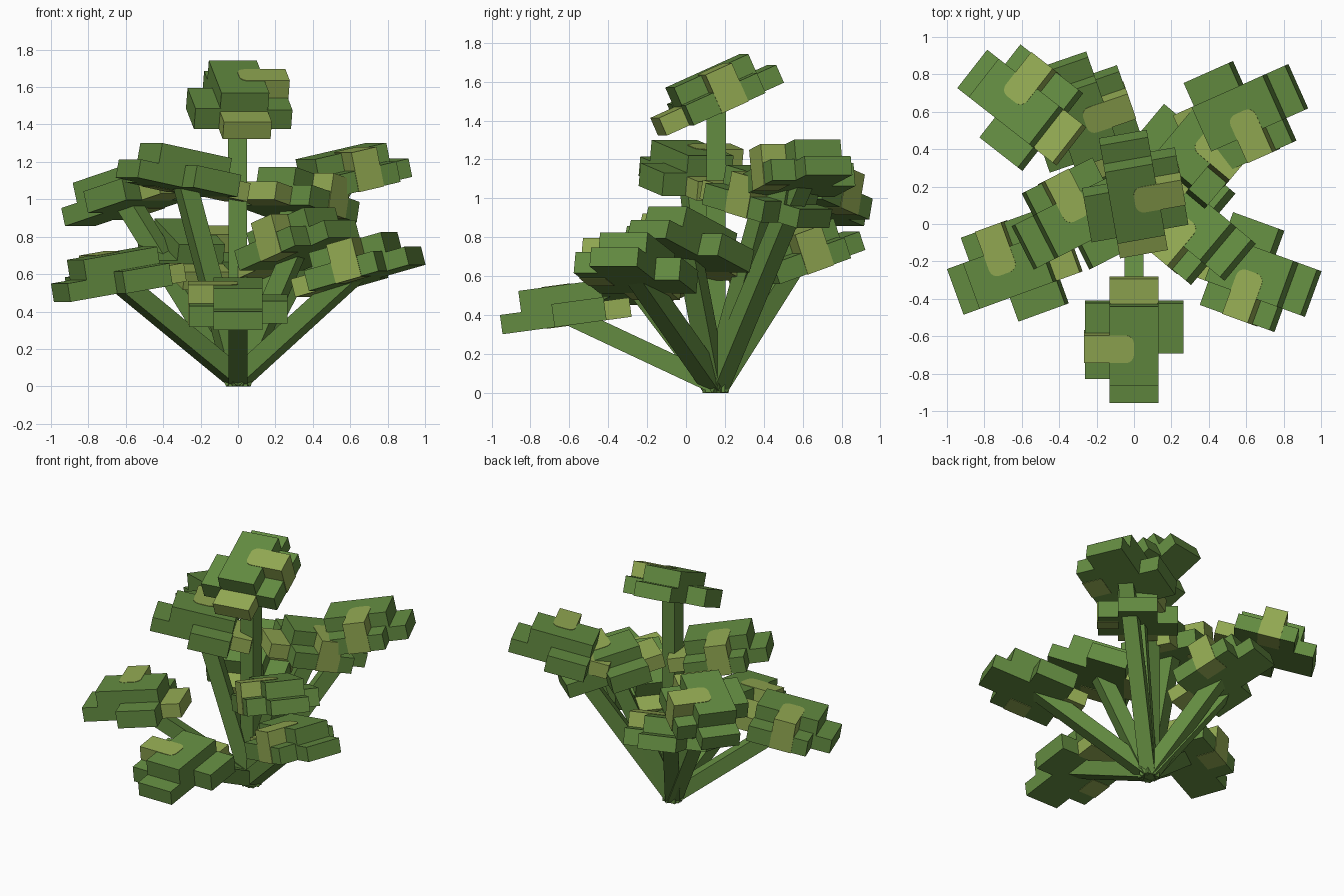
import bpy, bmesh, math
from mathutils import Matrix, Vector

if "Cube" in bpy.data.objects:
    bpy.data.objects.remove(bpy.data.objects["Cube"])


def material(name, rgb):
    m = bpy.data.materials.new(name)
    m.diffuse_color = (*rgb, 1)
    m.use_nodes = True
    m.node_tree.nodes["Principled BSDF"].inputs["Base Color"].default_value = m.diffuse_color
    return m


GREEN = material("leaf green", (0.125, 0.26, 0.052))
YELLOW = material("young yellow green", (0.29, 0.40, 0.085))


def add_box(bm, lo, hi, mat=0):
    """Axis-aligned box between two corners."""
    size = Vector(hi) - Vector(lo)
    mid = (Vector(hi) + Vector(lo)) / 2
    res = bmesh.ops.create_cube(bm, size=1, matrix=Matrix.Translation(mid) @ Matrix.Diagonal((*size, 1)))
    for f in {f for v in res["verts"] for f in v.link_faces}:
        f.material_index = mat


def make_object(name, bm, mats):
    bmesh.ops.recalc_face_normals(bm, faces=bm.faces)
    mesh = bpy.data.meshes.new(name)
    bm.to_mesh(mesh)
    bm.free()
    for m in mats:
        mesh.materials.append(m)
    ob = bpy.data.objects.new(name, mesh)
    bpy.context.collection.objects.link(ob)
    return ob


def leaf_mesh():
    """Leaf cluster: x outward, y to the left, z up, origin on top of the long strip."""
    bm = bmesh.new()
    add_box(bm, (-0.195, -0.13, -0.10), (0.335, 0.13, 0.0))            # long strip
    add_box(bm, (-0.335, -0.13, -0.10), (-0.195, 0.13, 0.0), 1)        # young inner end
    add_box(bm, (-0.20, -0.13, -0.01), (0.225, 0.13, 0.11))            # raised middle
    add_box(bm, (-0.205, 0.125, -0.10), (0.065, 0.265, 0.02))          # left lobe
    add_box(bm, (-0.205, -0.262, -0.10), (0.205, -0.125, 0.012))       # right lobe
    add_box(bm, (-0.045, -0.266, -0.103), (0.105, -0.125, 0.113), 1)   # young side band
    # rounded patch on the raised middle
    u0, u1, r, z = -0.045, 0.105, 0.045, 0.113
    pts = [(u0, -0.13), (u1, -0.13)]
    for cx, start in ((u1 - r, 0), (u0 + r, 90)):
        for i in range(5):
            a = math.radians(start + i * 22.5)
            pts.append((cx + r * math.cos(a), -r + r * math.sin(a)))
    face = bm.faces.new([bm.verts.new((x, y, z)) for x, y in pts])
    face.material_index = 1
    ext = bmesh.ops.extrude_face_region(bm, geom=[face])
    for v in [g for g in ext["geom"] if isinstance(g, bmesh.types.BMVert)]:
        v.co.z -= 0.006
    for f in bm.faces:
        if all(v.co.z > 0.1065 and v.co.y > -0.1301 for v in f.verts) and len(f.verts) != 4:
            f.material_index = 1
    return bm


def add_stem(name, start, end, width=0.1):
    """Square stem between two points, kept above the ground."""
    d = end - start
    z = d.normalized()
    start = start + Vector((0, 0, width / 2 * math.hypot(z.x, z.y)))
    d = end - start
    z = d.normalized()
    x = Vector((0, 1, 0)).cross(z).normalized()
    if abs(z.x) > 0.1:
        x = Vector((-z.y, z.x, 0)).normalized()
    y = z.cross(x)
    bm = bmesh.new()
    add_box(bm, (-width / 2, -width / 2, 0), (width / 2, width / 2, d.length))
    ob = make_object(name, bm, [GREEN])
    ob.matrix_world = Matrix.Translation(start) @ Matrix((x, y, z)).transposed().to_4x4()


# name, centre x, y, z, heading, upward tilt (degrees)
LEAVES = [
    ("front", 0.0, -0.625, 0.445, -90, -7.7),
    ("low_right", 0.63, -0.255, 0.66, -20, 15),
    ("low_left", -0.645, -0.25, 0.605, 200, -9.5),
    ("high_right", 0.56, 0.595, 1.148, 24, 12),
    ("high_left", -0.61, 0.63, 1.04, 142, -15),
    ("top", 0.0, 0.14, 1.55, 100, 24),
    ("inner_left", -0.285, 0.03, 1.15, 207, 11),
    ("back", -0.265, 0.55, 0.72, 109, 19),
    ("inner_right", 0.30, 0.02, 0.78, -40, 19),
    ("inner_back", 0.32, 0.42, 1.02, 50, -13),
]
BASE = Vector((0, 0.15, 0))

for name, x, y, z, yaw, pitch in LEAVES:
    h, p = math.radians(yaw), math.radians(pitch)
    out = Vector((math.cos(p) * math.cos(h), math.cos(p) * math.sin(h), math.sin(p)))
    left = Vector((-math.sin(h), math.cos(h), 0))
    up = out.cross(left)
    centre = Vector((x, y, z))
    leaf = make_object("leaf_cluster_" + name, leaf_mesh(), [GREEN, YELLOW])
    leaf.matrix_world = Matrix.Translation(centre) @ Matrix((out, left, up)).transposed().to_4x4()
    add_stem("stem_" + name, BASE, centre - up * 0.04)
